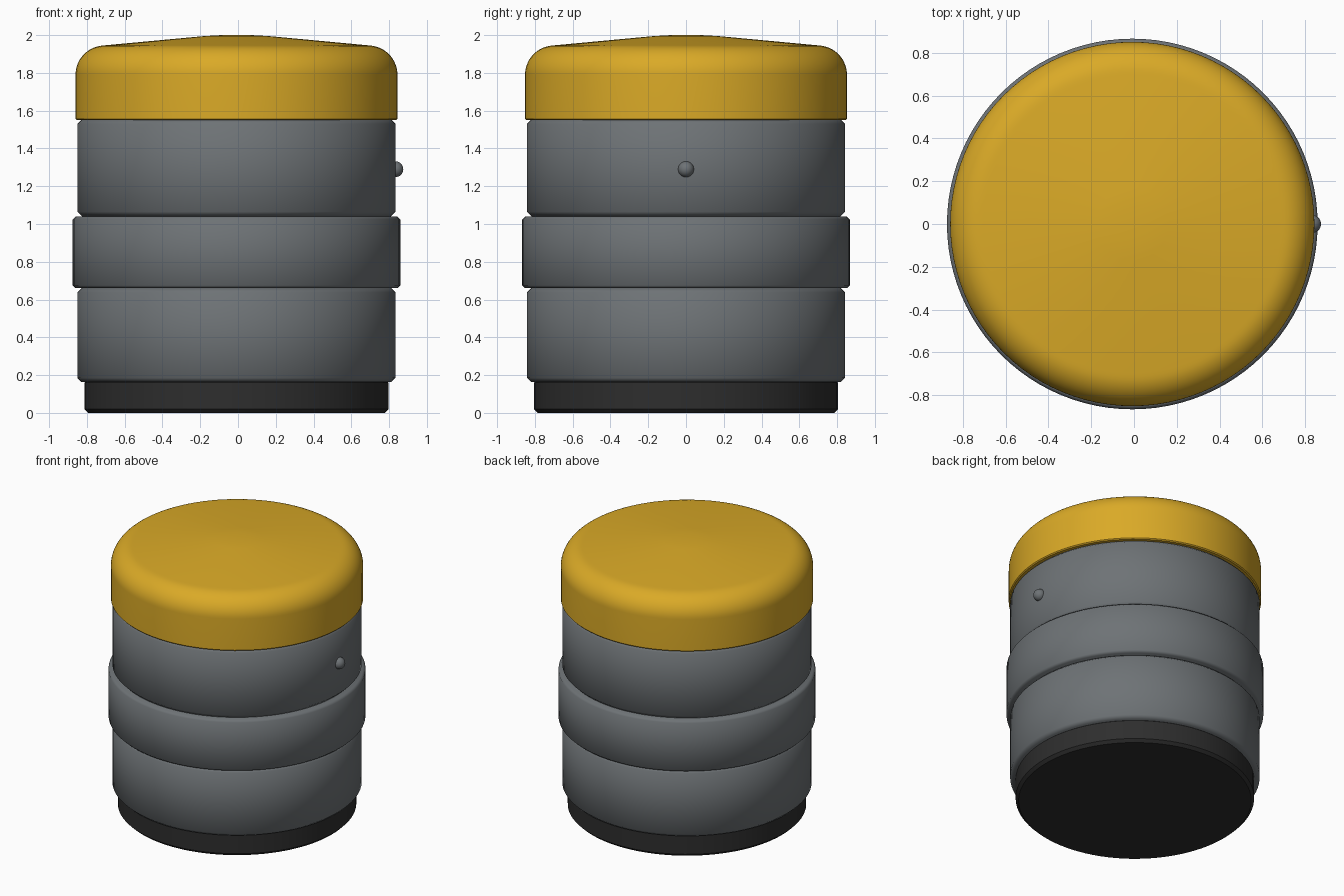
import bpy, bmesh, math
from mathutils import Matrix

if "Cube" in bpy.data.objects:
    bpy.data.objects.remove(bpy.data.objects["Cube"])

CX = -0.008      # barrel axis, shifted slightly to balance the side knob
SEGMENTS = 96


def material(name, rgb):
    m = bpy.data.materials.new(name)
    m.diffuse_color = (*rgb, 1)
    m.use_nodes = True
    m.node_tree.nodes["Principled BSDF"].inputs["Base Color"].default_value = m.diffuse_color
    return m


yellow = material("golden yellow", (0.70, 0.40, 0.02))
grey = material("slate grey", (0.155, 0.17, 0.18))
black = material("near black", (0.027, 0.027, 0.027))


def finish(bm, name, mat, angle):
    bmesh.ops.recalc_face_normals(bm, faces=bm.faces)
    mesh = bpy.data.meshes.new(name)
    bm.to_mesh(mesh)
    bm.free()
    mesh.materials.append(mat)
    ob = bpy.data.objects.new(name, mesh)
    bpy.context.collection.objects.link(ob)
    bpy.ops.object.select_all(action='DESELECT')
    ob.select_set(True)
    bpy.context.view_layer.objects.active = ob
    bpy.ops.object.shade_smooth_by_angle(angle=math.radians(angle))
    return ob


def lathe(name, profile, mat, angle=50):
    """Closed solid of revolution from (radius, z) pairs, bottom to top."""
    bm = bmesh.new()
    rings = []
    for r, z in profile:
        rings.append([bm.verts.new((CX + r * math.cos(2 * math.pi * i / SEGMENTS),
                                    r * math.sin(2 * math.pi * i / SEGMENTS), z))
                      for i in range(SEGMENTS)])
    for a, b in zip(rings, rings[1:]):
        for i in range(SEGMENTS):
            j = (i + 1) % SEGMENTS
            bm.faces.new((a[i], a[j], b[j], b[i]))
    bm.faces.new(rings[0])
    bm.faces.new(rings[-1])
    return finish(bm, name, mat, angle)


def drum(name, r, z0, z1, bevel, mat, angle=50):
    """Short cylinder with chamfered rims."""
    return lathe(name, [(r - bevel, z0), (r, z0 + bevel),
                        (r, z1 - bevel), (r - bevel, z1)], mat, angle)


# Stacked barrel sections
drum("base", 0.805, 0.0, 0.18, 0.02, black, 40)
drum("lower_body", 0.842, 0.163, 0.66, 0.022, grey)
drum("middle_band", 0.867, 0.66, 1.04, 0.015, grey)
drum("upper_body", 0.842, 1.04, 1.555, 0.025, grey)

# Lid: straight skirt, rounded shoulder, shallow conical crown
shoulder = [(0.697 + 0.155 * math.cos(t), 1.79 + 0.155 * math.sin(t))
            for t in (math.radians(a) for a in range(0, 85, 6))]
lathe("lid", [(0.845, 1.55), (0.852, 1.557)] + shoulder +
      [(0.697, 1.946), (0.17, 1.995), (0.08, 2.0)], yellow, 40)

# Small round knob on the right side
bm = bmesh.new()
bmesh.ops.create_uvsphere(bm, u_segments=24, v_segments=12, radius=0.042,
                          matrix=Matrix.Translation((0.833, 0, 1.29)))
finish(bm, "side_knob", grey, 60)
